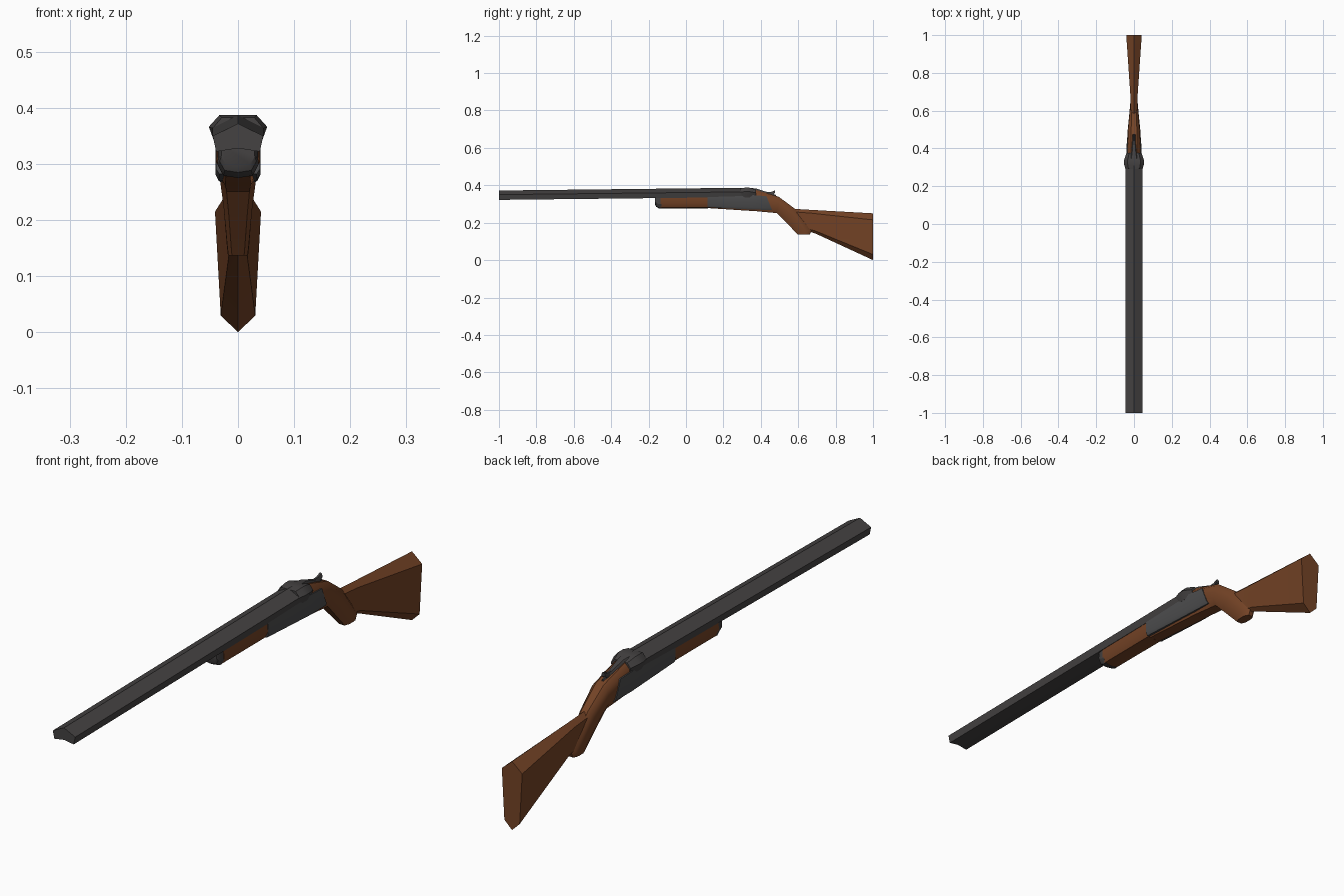
import bpy, bmesh, math
from mathutils import Vector

if "Cube" in bpy.data.objects:
    bpy.data.objects.remove(bpy.data.objects["Cube"])


def material(name, rgb):
    m = bpy.data.materials.new(name)
    m.diffuse_color = (*rgb, 1)
    m.use_nodes = True
    m.node_tree.nodes["Principled BSDF"].inputs["Base Color"].default_value = m.diffuse_color
    return m


WOOD = material("walnut wood", (0.175, 0.056, 0.019))
DARK = material("dark steel", (0.058, 0.054, 0.054))
STEEL = material("receiver steel", (0.075, 0.075, 0.077))


def ring(top, bottom, half):
    """Closed section: half = (x, fraction from top to bottom), mirrored in x."""
    pts = []
    for x, t in half:
        y = top[0] + (bottom[0] - top[0]) * t
        z = top[1] + (bottom[1] - top[1]) * t
        pts.append((x, y, z))
    mirrored = [(-x, y, z) for x, y, z in reversed(pts) if x > 1e-6]
    return pts + mirrored


def loft(name, rings, mat, angle=30):
    """Skin a chain of equal sections and cap both ends."""
    bm = bmesh.new()
    loops = [[bm.verts.new(Vector(p)) for p in r] for r in rings]
    n = len(loops[0])
    for a, b in zip(loops, loops[1:]):
        for i in range(n):
            j = (i + 1) % n
            bm.faces.new((a[i], a[j], b[j], b[i]))
    bm.faces.new(loops[0])
    bm.faces.new(loops[-1])
    bmesh.ops.recalc_face_normals(bm, faces=bm.faces)
    me = bpy.data.meshes.new(name)
    bm.to_mesh(me)
    bm.free()
    me.materials.append(mat)
    ob = bpy.data.objects.new(name, me)
    bpy.context.collection.objects.link(ob)
    bpy.ops.object.select_all(action='DESELECT')
    ob.select_set(True)
    bpy.context.view_layer.objects.active = ob
    bpy.ops.object.shade_smooth_by_angle(angle=math.radians(angle))
    return ob


def upright(y, top, bottom, half):
    return ring((y, top), (y, bottom), half)


# Twin barrels: ridged top, hollow along the bottom
barrel = [(0, 0), (0.045, 0.44), (0.039, 1), (0, 0.88)]
loft("barrels", [upright(-1, 0.372, 0.322, barrel),
                 upright(0.33, 0.387, 0.337, barrel)], DARK, 20)

# Breech block widening behind the barrels
def breech(w):
    return [(w * 0.64, 0), (w, 0.4), (w * 0.78, 1)]

loft("breech", [upright(0.29, 0.383, 0.335, breech(0.045)),
                upright(0.315, 0.387, 0.335, breech(0.052)),
                upright(0.34, 0.387, 0.335, breech(0.052)),
                upright(0.375, 0.376, 0.335, breech(0.040))], DARK)

# Tapering tang and thumb lever
def plate(w):
    return [(w * 0.5, 0), (w, 0.5), (w, 1)]

loft("tang", [upright(0.33, 0.387, 0.35, plate(0.035)),
              upright(0.375, 0.383, 0.35, plate(0.02)),
              upright(0.48, 0.349, 0.33, plate(0.004))], DARK)
loft("thumb_lever", [upright(0.43, 0.364, 0.345, plate(0.006)),
                     upright(0.455, 0.364, 0.345, plate(0.008)),
                     upright(0.475, 0.373, 0.358, plate(0.007))], DARK)

# Fore-end with metal tip
def fore(w):
    return [(w * 0.95, 0), (w, 0.6), (w * 0.72, 0.93), (0, 1)]

loft("fore_end", [upright(-0.135, 0.345, 0.276, fore(0.038)),
                  upright(0.118, 0.345, 0.277, fore(0.039))], WOOD)
loft("fore_end_tip", [upright(-0.165, 0.335, 0.297, fore(0.030)),
                      upright(-0.16, 0.335, 0.285, fore(0.033)),
                      upright(-0.142, 0.335, 0.275, fore(0.0365)),
                      upright(-0.13, 0.335, 0.275, fore(0.0365))], DARK)

# Wooden body running under the receiver and down into the grip
def body(w):
    return [(w * 0.45, 0), (w * 0.9, 0.15), (w, 0.42), (w * 0.95, 0.75), (w * 0.6, 1)]

loft("stock_grip", [
    upright(0.118, 0.34, 0.278, body(0.036)),
    upright(0.365, 0.345, 0.262, body(0.038)),
    upright(0.37, 0.376, 0.262, body(0.038)),
    ring((0.495, 0.339), (0.487, 0.251), body(0.034)),
    ring((0.583, 0.274), (0.53, 0.207), body(0.027)),
    ring((0.672, 0.16), (0.585, 0.15), body(0.020)),
    ring((0.662, 0.137), (0.597, 0.137), body(0.018))], WOOD, 40)

# Steel receiver sides, tapering toward the grip
def box(w):
    return [(w, 0), (w, 0.85), (w * 0.85, 1)]

loft("receiver", [upright(0.116, 0.347, 0.282, box(0.0395)),
                  upright(0.36, 0.347, 0.27, box(0.0405)),
                  ring((0.43, 0.342), (0.46, 0.268), box(0.0375))], STEEL)

# Butt stock flaring from the grip
def butt(w, flat=0.75):
    return [(0, 0), (w, 0.14), (w * flat, 0.88), (0, 1)]

loft("butt_stock", [ring((0.578, 0.274), (0.66, 0.152), butt(0.017)),
                    ring((0.66, 0.269), (0.69, 0.143), butt(0.018)),
                    upright(1.0, 0.25, 0.0, butt(0.041))], WOOD)
